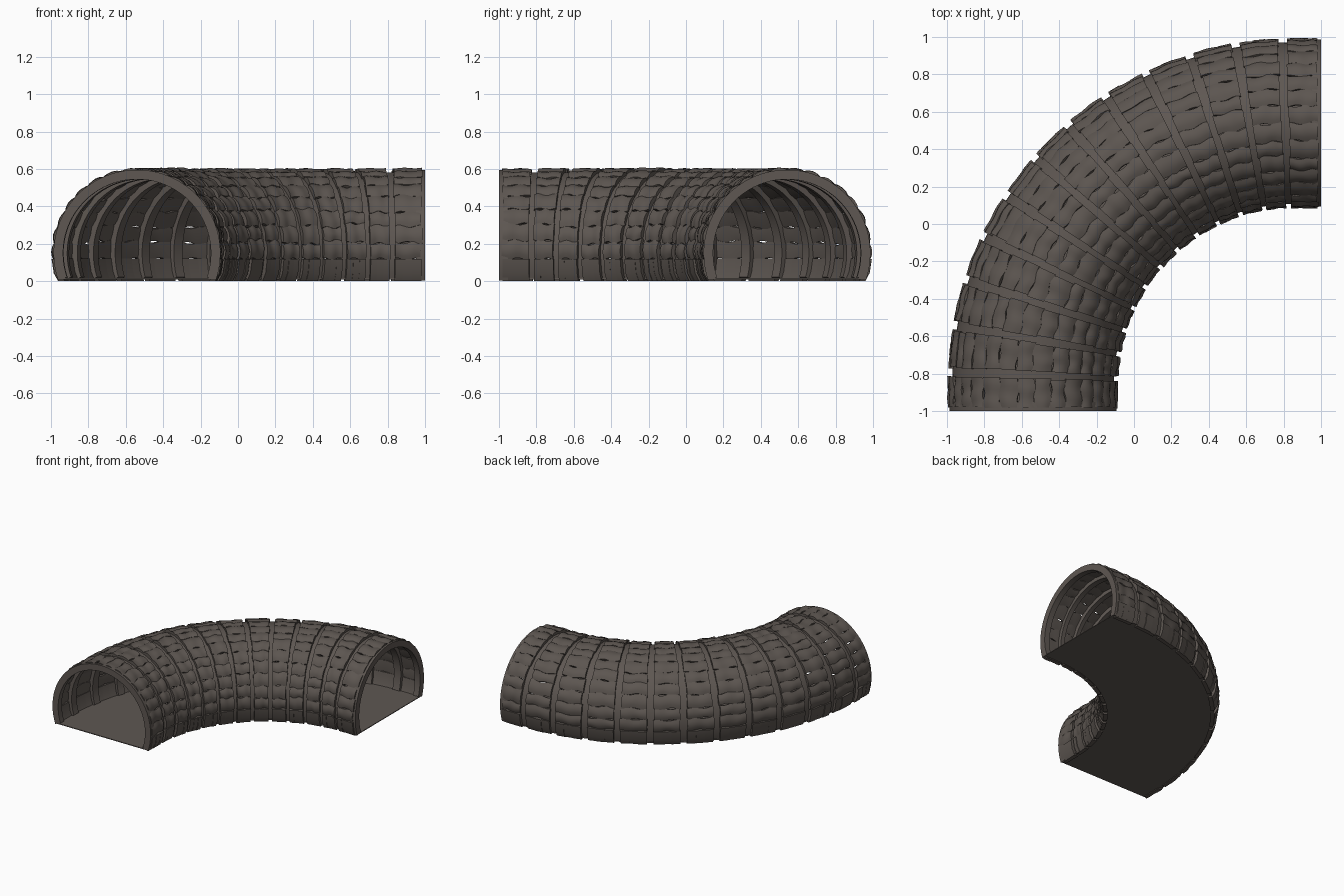
import bpy, bmesh, math, random

if "Cube" in bpy.data.objects:
    bpy.data.objects.remove(bpy.data.objects["Cube"])
random.seed(4)

S0 = 0.14                       # straight lead-in at both ends
R = 1.54 - S0                   # bend radius of the centre line
ARC = R * math.pi / 2
L = ARC + 2 * S0
CZ = 0.15                       # height of the section centre
N = 13                          # plank panels


def mat(name, col):
    m = bpy.data.materials.new(name)
    m.diffuse_color = (*col, 1)
    m.use_nodes = True
    m.node_tree.nodes["Principled BSDF"].inputs["Base Color"].default_value = m.diffuse_color
    return m


WOOD = mat("weathered wood", (0.108, 0.092, 0.081))
RIB = mat("rib wood", (0.112, 0.095, 0.084))


def place(s, a, r):
    """Point on the tunnel: distance s along it, angle a round it, radius r."""
    th = min(max((s - S0) / R, 0), math.pi / 2)
    x = -0.54 + R - R * math.cos(th)
    y = -1 + S0 + R * math.sin(th)
    if s < S0:
        y += s - S0
    if s > S0 + ARC:
        x += s - S0 - ARC
    off = r * math.cos(a)
    return (x - math.cos(th) * off, y + math.sin(th) * off,
            max(0, CZ + r * math.sin(a)))


def sweep(bm, loops):
    """Skin a list of closed loops and cap both ends."""
    rows = [[bm.verts.new(p) for p in lp] for lp in loops]
    n = len(rows[0])
    for p, q in zip(rows, rows[1:]):
        for i in range(n):
            bm.faces.new((p[i], p[(i + 1) % n], q[(i + 1) % n], q[i]))
    bm.faces.new(rows[0][::-1])
    bm.faces.new(rows[-1])


def finish(bm, name, m, angle=35):
    bmesh.ops.recalc_face_normals(bm, faces=bm.faces)
    me = bpy.data.meshes.new(name)
    bm.to_mesh(me)
    bm.free()
    ob = bpy.data.objects.new(name, me)
    bpy.context.collection.objects.link(ob)
    me.materials.append(m)
    bpy.ops.object.select_all(action='DESELECT')
    ob.select_set(True)
    bpy.context.view_layer.objects.active = ob
    bpy.ops.object.shade_smooth_by_angle(angle=math.radians(angle))


def plank(bm, s0, s1, a0, a1, bulge):
    """One rough board: rounded outside, wavy long edges, uneven ends."""
    s0 += random.uniform(-.005, .005)
    s1 += random.uniform(-.005, .005)
    lift = random.uniform(-.004, .002)
    ph = [random.uniform(0, 6.28) for _ in range(3)]
    loops = []
    for i in range(9):
        t = i / 8
        s = s0 + (s1 - s0) * t
        wob = .0025 * math.sin(9 * t + ph[0])
        e0 = a0 + .014 * math.sin(8 * t + ph[1])
        e1 = a1 + .014 * math.sin(8 * t + ph[2])
        outer = [place(s, e0 + (e1 - e0) * k / 4,
                       .456 + lift + wob - bulge * (k / 2 - 1) ** 2) for k in range(5)]
        inner = [place(s, e0 + (e1 - e0) * k / 2,
                       .422 + lift + bulge * .5 * (k - 1) ** 2) for k in (2, 1, 0)]
        loops.append(outer + inner)
    sweep(bm, loops)


# Plank panels: a skirt board low on each side, rows of boards over the arch
step = L / N
for p in range(N):
    bm = bmesh.new()
    s0 = p * step + .019
    s1 = (p + 1) * step - .019
    lo, hi, rows = math.radians(-4), math.radians(184), 16
    cuts = [lo + (hi - lo) * k / rows for k in range(rows + 1)]
    for k in range(1, rows):
        cuts[k] += random.uniform(-.03, .03)
    for a0, a1 in zip(cuts, cuts[1:]):
        plank(bm, s0, s1, a0, a1, .011)
    for a0, a1 in ((math.radians(-23), lo), (hi, math.radians(203))):
        m = a0 + (a1 - a0) * .5
        for q in range(3):                    # upright skirt boards
            w = (s1 - s0) / 3
            r = .457 + random.uniform(-.006, .001)
            sweep(bm, [[place(s0 + w * (q + u), a, rr) for a, rr in
                        ((a0, r), (m, r), (a1, r), (a1, .42), (m, .42), (a0, .42))]
                       for u in (0, 1)])
    finish(bm, f"plank_panel_{p + 1:02d}", WOOD)

# Ribs: arches between the panels and at both mouths
for k in range(N + 1):
    bm = bmesh.new()
    c = min(max(k * step, .024), L - .024)
    f, b = c - .024, c + .024
    ri, ro = .395, .432
    if k in (0, N):
        ro = .446
    loops = []
    for i in range(49):
        a = math.radians(-19 + 218 * i / 48)
        loops.append([place(f, a, ri), place(f, a, ro), place(b, a, ro), place(b, a, ri)])
    sweep(bm, loops)
    finish(bm, f"arch_rib_{k + 1:02d}", RIB)

# Floor: thin slab following the bend
bm = bmesh.new()
loops = []
for i in range(53):
    s = L * i / 52
    lp = []
    for z, side in ((.010, 1), (.010, -1), (.016, -1), (.016, 1)):
        x, y, _ = place(s, 0 if side > 0 else math.pi, .415)
        lp.append((x, y, z))
    loops.append(lp)
sweep(bm, loops)
finish(bm, "floor", RIB)
